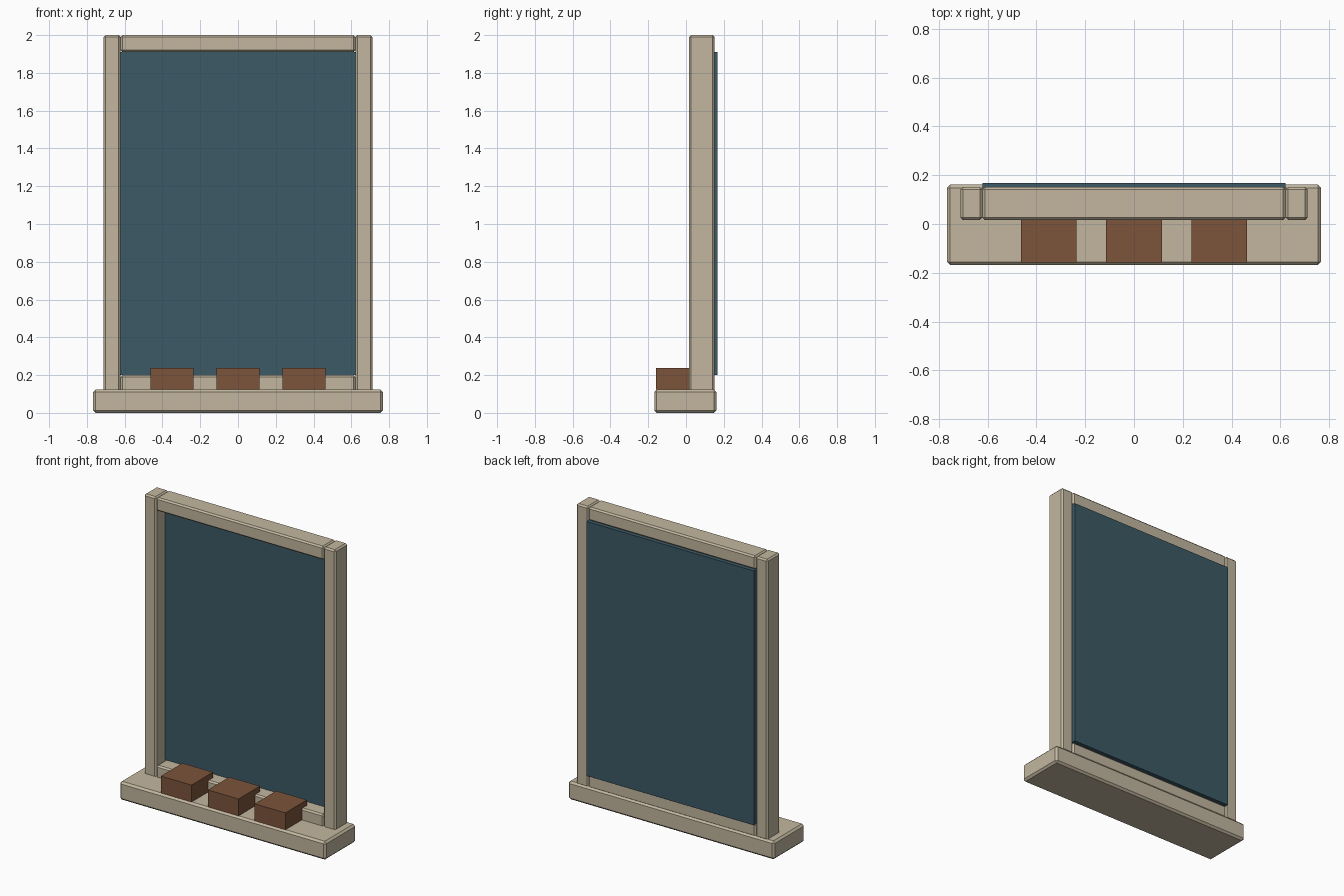
import bpy

cube = bpy.data.objects.get("Cube")
if cube:
    bpy.data.objects.remove(cube, do_unlink=True)


def material(name, color):
    mat = bpy.data.materials.new(name)
    mat.use_nodes = True
    mat.diffuse_color = (*color, 1)
    mat.node_tree.nodes["Principled BSDF"].inputs["Base Color"].default_value = (*color, 1)
    return mat


stone = material("pale stone", (0.54, 0.47, 0.345))
glass = material("dark blue glass", (0.045, 0.100, 0.130))
clay = material("brown clay", (0.20, 0.088, 0.044))


def box(name, x, y, z, mat, bevel=0):
    """Box from (min, max) ranges with an optional chamfer."""
    spans = (x, y, z)
    bpy.ops.mesh.primitive_cube_add(size=1, location=[(a + b) / 2 for a, b in spans])
    obj = bpy.context.object
    obj.name = name
    obj.scale = [b - a for a, b in spans]
    bpy.ops.object.transform_apply(location=False, rotation=False, scale=True)
    obj.data.materials.append(mat)
    if bevel:
        mod = obj.modifiers.new("chamfer", "BEVEL")
        mod.width = bevel
        mod.segments = 1
    return obj


SILL_TOP = 0.123
INNER = 0.622
FRAME_Y = (0.017, 0.151)
RAIL_X = (-INNER, INNER)

# Sill
box("sill", (-0.767, 0.767), (-0.168, 0.161), (0, SILL_TOP), stone, 0.013)

# Side posts
box("right_post", (-0.712, -INNER), FRAME_Y, (SILL_TOP - 0.01, 2), stone, 0.01)
box("left_post", (INNER, 0.712), FRAME_Y, (SILL_TOP - 0.01, 2), stone, 0.01)

# Rails
box("top_rail", RAIL_X, FRAME_Y, (1.91, 2), stone, 0.01)
box("bottom_rail", RAIL_X, FRAME_Y, (SILL_TOP - 0.01, 0.2), stone, 0.01)

# Pane set into the back of the frame
box("glass_pane", RAIL_X, (0.115, 0.168), (0.2, 1.91), glass)

# Planter blocks on the sill, running back over the bottom rail
for i, side in enumerate(("right", "middle", "left")):
    cx = (i - 1) * 0.349
    box(side + "_planter", (cx - 0.114, cx + 0.114), (-0.158, 0.07), (SILL_TOP, 0.237), clay)
